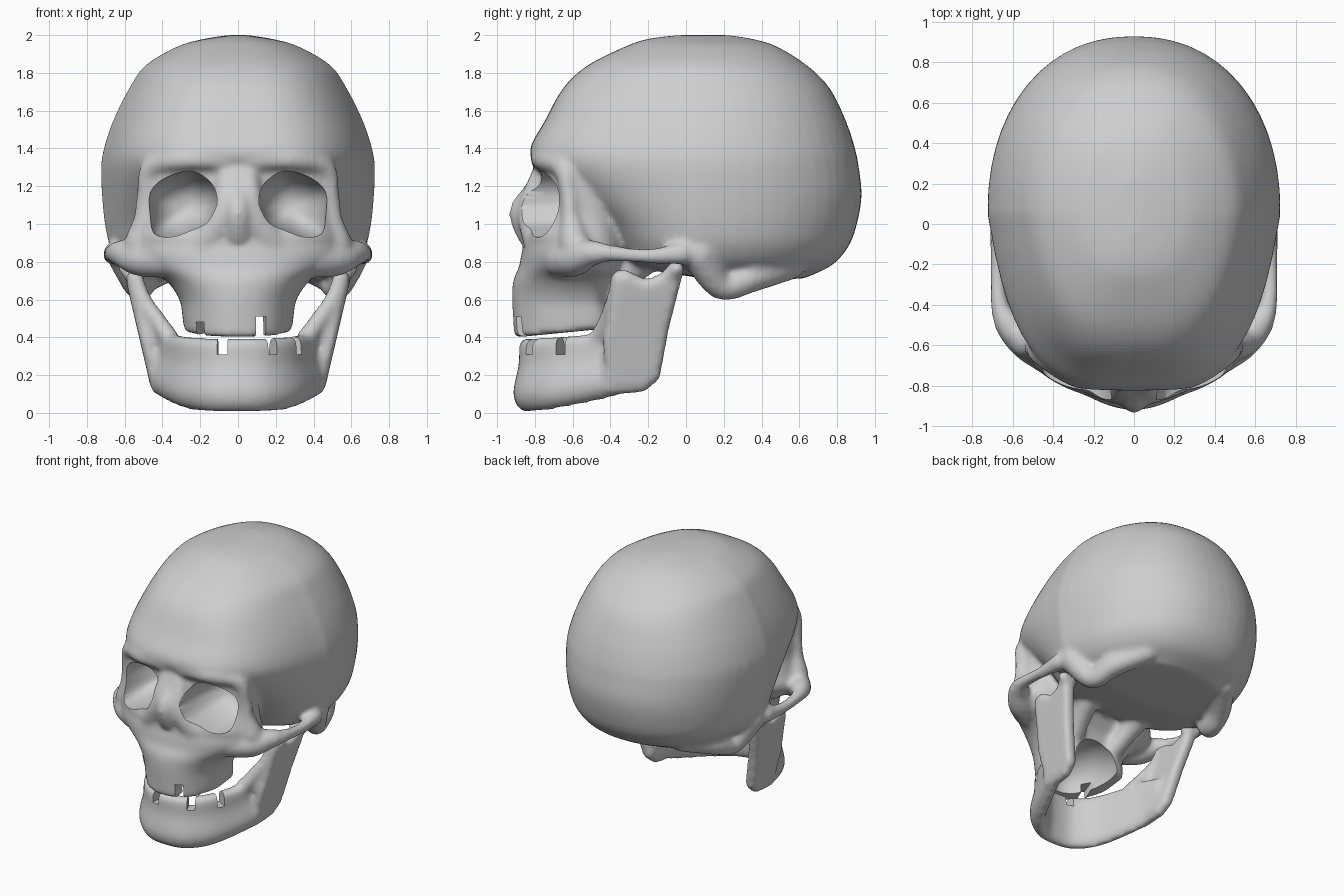
import bpy, bmesh, math
from mathutils import Matrix, Vector

start = bpy.data.objects.get("Cube")
if start:
    bpy.data.objects.remove(start, do_unlink=True)

bone = bpy.data.materials.new("bone_grey")
bone.use_nodes = True
bone.diffuse_color = (0.62, 0.62, 0.62, 1)
bone.node_tree.nodes["Principled BSDF"].inputs["Base Color"].default_value = bone.diffuse_color


def spline(points, steps):
    """Smooth curve through tuples of any length."""
    out, last = [], len(points) - 1
    for i in range(last):
        near = [points[max(i - 1, 0)], points[i], points[i + 1], points[min(i + 2, last)]]
        for k in range(steps):
            t = k / steps
            out.append([b + 0.5 * t * (c - a + t * (2 * a - 5 * b + 4 * c - d + t * (3 * (b - c) + d - a)))
                        for a, b, c, d in zip(*near)])
    out.append(list(points[-1]))
    return out


def loft(bm, rings):
    """Skin a stack of closed rings and cap both ends."""
    rows = [[bm.verts.new(p) for p in ring] for ring in rings]
    count = len(rows[0])
    for low, high in zip(rows, rows[1:]):
        for i in range(count):
            j = (i + 1) % count
            bm.faces.new((low[i], low[j], high[j], high[i]))
    bm.faces.new(rows[0])
    bm.faces.new(rows[-1])


def power(value, exponent):
    return math.copysign(abs(value) ** exponent, value)


def egg(z, front, back, width, centre, n_front, n_back, taper=0, tilt=0, count=56):
    """Outline with its own roundness in front and behind, tapered to the front, tilted up to the back."""
    ring = []
    for i in range(count):
        a = math.tau * i / count
        c, s = math.cos(a), math.sin(a)
        n = n_back if s > 0 else n_front
        reach = back - centre if s > 0 else centre - front
        depth = power(s, 2 / n)
        y = centre + reach * depth
        x = width * power(c, 2 / n) * (1 + taper * min(depth, 0))
        ring.append((x, y, z + tilt * (y + .85)))
    return ring


def strand(bm, points, sides=(1, -1)):
    """Rounded ridge of varying radius, on both sides by default."""
    for x, y, z, r in spline(points, 7):
        for side in sides:
            bmesh.ops.create_icosphere(bm, subdivisions=2, radius=r,
                                       matrix=Matrix.Translation((side * x, y, z)))


def make(name, bm):
    bmesh.ops.recalc_face_normals(bm, faces=bm.faces[:])
    mesh = bpy.data.meshes.new(name)
    bm.to_mesh(mesh)
    bm.free()
    obj = bpy.data.objects.new(name, mesh)
    bpy.context.scene.collection.objects.link(obj)
    return obj


def finish(obj, cutters):
    """Fuse the parts, soften, cut the openings and shade."""
    fuse = obj.modifiers.new("fuse", 'REMESH')
    fuse.mode = 'VOXEL'
    fuse.voxel_size = 0.018
    soften = obj.modifiers.new("soften", 'SMOOTH')
    soften.factor, soften.iterations = 0.5, 9
    for cutter in cutters:
        cutter.hide_render = True
        cut = obj.modifiers.new("cut", 'BOOLEAN')
        cut.operation, cut.solver, cut.object = 'DIFFERENCE', 'EXACT', cutter
    graph = bpy.context.evaluated_depsgraph_get()
    graph.update()
    mesh = bpy.data.meshes.new_from_object(obj.evaluated_get(graph))
    obj.modifiers.clear()
    obj.data = mesh
    mesh.materials.clear()
    mesh.materials.append(bone)
    for cutter in cutters:
        bpy.data.objects.remove(cutter, do_unlink=True)
    bpy.ops.object.select_all(action='DESELECT')
    obj.select_set(True)
    bpy.context.view_layer.objects.active = obj
    bpy.ops.object.shade_smooth_by_angle(angle=math.radians(45))


def notches(name, places, size):
    """Boxes that leave gaps where teeth are missing."""
    bm = bmesh.new()
    for x, y, z, turn in places:
        matrix = (Matrix.Translation((x, y, z)) @ Matrix.Rotation(math.radians(turn), 4, 'Z')
                  @ Matrix.Diagonal((*size, 1)))
        bmesh.ops.create_cube(bm, size=1, matrix=matrix)
    return make(name, bm)


# Braincase: height, front, back, half width
skull = bmesh.new()
braincase = [(2.0, -.04, .22, .05), (1.98, -.2, .35, .18), (1.94, -.32, .48, .32),
             (1.84, -.52, .64, .49), (1.72, -.65, .76, .575), (1.55, -.745, .845, .66),
             (1.4, -.825, .895, .71), (1.3, -.79, .915, .725), (1.15, -.62, .93, .72),
             (1.0, -.45, .905, .705), (.88, -.36, .86, .675), (.78, -.28, .77, .6),
             (.71, .1, .62, .46)]
loft(skull, [egg(z, f, b, w, max(.05, f + .2), 3.2 - max(0, z - 1.5), 2.2, .2)
             for z, f, b, w in spline(braincase, 5)])

# Face and upper jaw: height, front, back, half width
face = [(1.38, -.78, -.38, .46), (1.28, -.77, -.32, .5),
        (1.15, -.77, -.3, .51), (1.05, -.8, -.3, .51), (.95, -.845, -.3, .53), (.85, -.87, -.3, .55),
        (.77, -.885, -.34, .49), (.7, -.915, -.4, .38), (.6, -.92, -.42, .31),
        (.5, -.915, -.4, .295), (.405, -.91, -.39, .285)]
loft(skull, [egg(z, f, b, w, -.56, 2.1 if z < .9 else 2.4, 4 if z < .76 else 2.6, 0, max(0, .6 - z) / 2)
             for z, f, b, w in spline(face, 4)])

# Nose bridge and its broad flanks
strand(skull, [(0, -.76, 1.28, .055), (0, -.785, 1.18, .07), (0, -.865, 1.065, .072), (0, -.82, .96, .085)], (1,))
strand(skull, [(.05, -.755, 1.26, .065), (.06, -.8, 1.11, .085), (.09, -.805, 1.02, .088), (.17, -.765, .91, .1)])
# Brow and outer eye rim
strand(skull, [(.08, -.765, 1.34, .06), (.28, -.755, 1.34, .06), (.45, -.65, 1.3, .06),
               (.49, -.62, 1.16, .05), (.5, -.61, 1.03, .055), (.52, -.59, .9, .085)])
# Cheekbone and arch
strand(skull, [(.4, -.665, .81, .095), (.52, -.59, .815, .095), (.61, -.51, .845, .075),
               (.665, -.4, .845, .048), (.675, -.2, .83, .042), (.655, -.02, .845, .062)])
# Wing behind the upper jaw, reaching up to the base
strand(skull, [(.17, -.44, .62, .07), (.2, -.33, .72, .075), (.22, -.24, .8, .09)])
# Bony bump behind each ear, running into the base
strand(skull, [(.6, .07, .84, .1), (.53, .185, .67, .074), (.48, .35, .715, .08), (.35, .55, .78, .08)])
skull = make("skull", skull)

# Eye sockets: one outline shrinking as it goes deeper
outline = [(.112, 1.1), (.117, 1.17), (.16, 1.235), (.25, 1.28), (.39, 1.245), (.472, 1.17),
           (.472, 1.05), (.445, .95), (.355, .93), (.25, .965), (.16, 1.01), (.112, 1.1)]
outline = spline(outline, 3)[:-1]
depths = [(-1.1, 1), (-.74, 1), (-.64, .94), (-.55, .8), (-.48, .58), (-.44, .25)]
bm = bmesh.new()
for side in (1, -1):
    loft(bm, [[(side * (.28 + (x - .28) * k), y, 1.1 + (z - 1.1) * k) for x, z in outline]
              for y, k in depths])
eye_sockets = make("eye_socket_cutter", bm)

# Hollow of the palate
bm = bmesh.new()
bmesh.ops.create_uvsphere(bm, u_segments=32, v_segments=16, radius=1,
                          matrix=Matrix.Translation((0, -.52, .44)) @ Matrix.Diagonal((.205, .3, .21, 1)))
palate = make("palate_cutter", bm)
upper_gaps = notches("upper_gap_cutter", [(.12, -.87, .41, 6), (-.2, -.82, .38, -20)], (.055, .3, .2))
finish(skull, [eye_sockets, palate, upper_gaps])

# Lower jaw body: x, y, bottom, top, thickness factor
jaw = bmesh.new()
half = [(0, -.84, .0, .395, 1), (.13, -.815, .0, .395, 1), (.25, -.705, .015, .4, 1),
        (.34, -.52, .05, .415, 1), (.405, -.35, .09, .43, .9), (.42, -.22, .12, .4, .6)]
path = spline([(-p[0], *p[1:]) for p in half[:0:-1]] + half, 5)
# Cross-section: outward offset and share of the height
section = [(.0, 0), (.05, .08), (.075, .28), (.045, .65), (.04, .94), (0, 1), (-.045, .94),
           (-.05, .6), (-.035, .15), (0, 0)]
section = spline(section, 3)[:-1]
rings = []
for i, (x, y, low, high, thick) in enumerate(path):
    before, after = path[max(i - 1, 0)], path[min(i + 1, len(path) - 1)]
    along = Vector((after[0] - before[0], after[1] - before[1])).normalized()
    rings.append([(x + along.y * out * thick, y - along.x * out * thick, low + (high - low) * v)
                  for out, v in section])
loft(jaw, rings)

# Rising branch of the jaw, leaning outwards, with rounded edges
branch = [(-.22, .11), (-.14, .18), (-.09, .45), (-.01, .76), (-.06, .81), (-.13, .74),
          (-.21, .705), (-.32, .76), (-.39, .74), (-.41, .58), (-.44, .38), (-.42, .1)]
layers = [(-.045, .86), (-.025, 1), (.025, 1), (.045, .86)]
for side in (1, -1):
    loft(jaw, [[(side * (.4 + .2 * z + shift), -.22 + (y + .22) * k, .45 + (z - .45) * k)
                for y, z in branch] for shift, k in layers])
# Front ridge of the branch and hinge knob
strand(jaw, [(.36, -.46, .39, .055), (.42, -.42, .48, .05), (.5, -.38, .6, .045), (.54, -.36, .72, .04)])
strand(jaw, [(.52, -.06, .76, .045), (.59, -.05, .76, .045)])
jaw = make("lower_jaw", jaw)
lower_gaps = notches("lower_gap_cutter", [(-.08, -.83, .41, -4), (.16, -.78, .41, 25), (.28, -.64, .41, 60)],
                     (.055, .3, .2))
finish(jaw, [lower_gaps])
